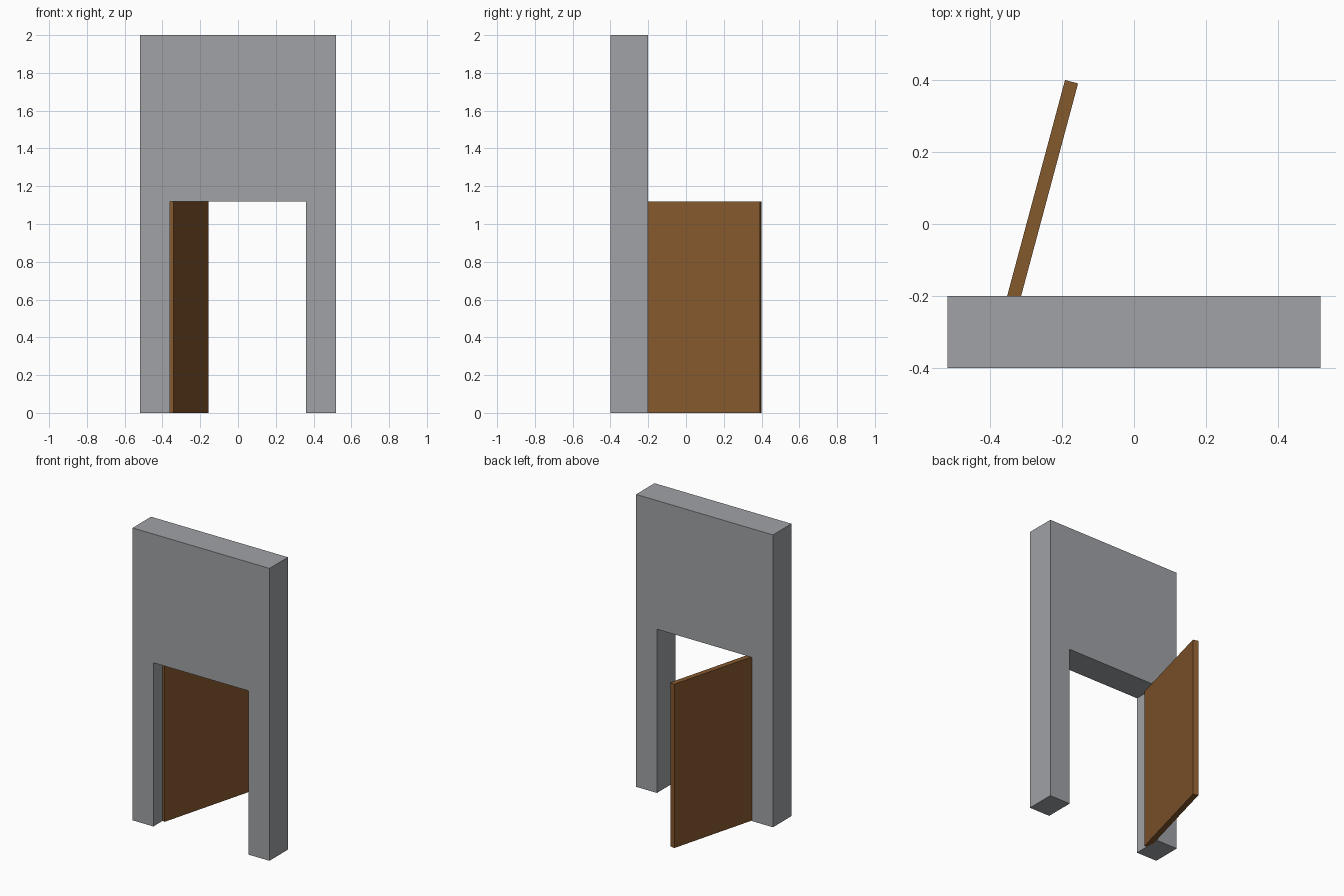
import bpy, bmesh, math
from mathutils import Matrix

if "Cube" in bpy.data.objects:
    bpy.data.objects.remove(bpy.data.objects["Cube"])

def material(name, rgb):
    m = bpy.data.materials.new(name)
    m.diffuse_color = (*rgb, 1)
    m.use_nodes = True
    m.node_tree.nodes["Principled BSDF"].inputs["Base Color"].default_value = m.diffuse_color
    return m

def extruded(name, profile, direction, mat):
    """Extrude a flat closed outline into a solid object."""
    bm = bmesh.new()
    face = bm.faces.new([bm.verts.new(p) for p in profile])
    res = bmesh.ops.extrude_face_region(bm, geom=[face], use_keep_orig=True)
    verts = [g for g in res["geom"] if isinstance(g, bmesh.types.BMVert)]
    bmesh.ops.translate(bm, verts=verts, vec=direction)
    bmesh.ops.recalc_face_normals(bm, faces=bm.faces)
    mesh = bpy.data.meshes.new(name)
    bm.to_mesh(mesh)
    bm.free()
    obj = bpy.data.objects.new(name, mesh)
    bpy.context.collection.objects.link(obj)
    mesh.materials.append(mat)
    return obj

grey = material("wall grey", (0.35, 0.36, 0.38))
brown = material("door brown", (0.235, 0.10, 0.027))

W, H = 0.518, 2.0      # wall half width and height
w, h = 0.36, 1.12      # opening half width and height

# Wall with doorway
half = [(w, 0), (W, 0), (W, H)]
outline = [(-W, H), (-W, 0), (-w, 0), (-w, h), (w, h)] + half
extruded("wall", [(x, -0.4, z) for x, z in outline], (0, 0.2, 0), grey)

# Open door, hinged in the middle of the left jamb
t = 0.0375
door = extruded("door", [(0, -t/2, 0), (2*w, -t/2, 0), (2*w, t/2, 0), (0, t/2, 0)],
                (0, 0, h), brown)
door.matrix_world = Matrix.Translation((-w, -0.3, 0)) @ Matrix.Rotation(math.radians(75), 4, 'Z')
